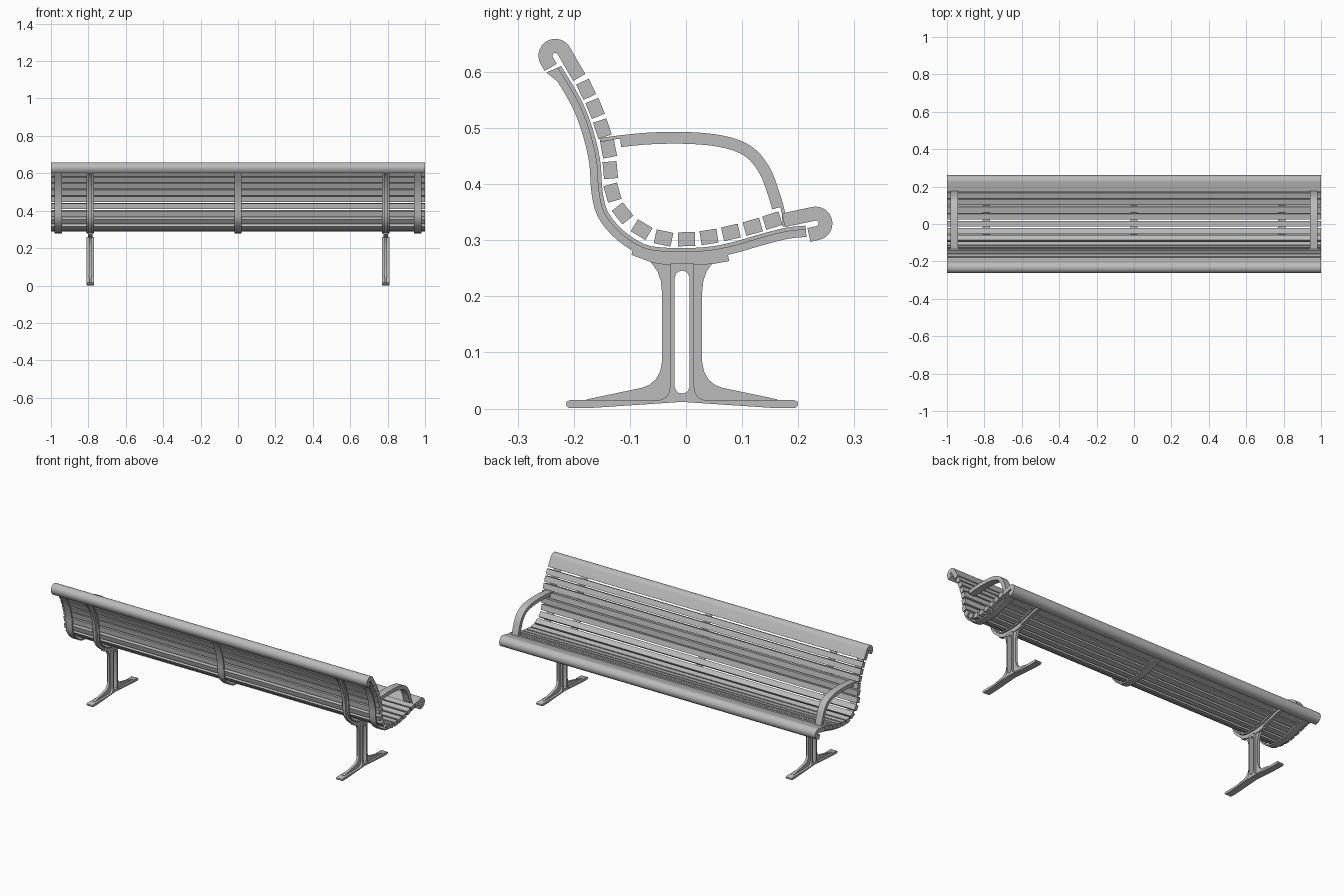
import bpy, bmesh, math
from mathutils import Vector

cube = bpy.data.objects.get("Cube")
if cube:
    bpy.data.objects.remove(cube)

grey = bpy.data.materials.new("plain grey")
grey.use_nodes = True
COLOUR = (0.5, 0.5, 0.5, 1)
grey.diffuse_color = COLOUR
grey.node_tree.nodes["Principled BSDF"].inputs["Base Color"].default_value = COLOUR


def prism(name, profile, x, width):
    """Extrude a closed (y, z) profile along x, centred on x."""
    bm = bmesh.new()
    face = bm.faces.new([bm.verts.new((x - width / 2, p[0], p[1])) for p in profile])
    side = bmesh.ops.extrude_face_region(bm, geom=[face])
    verts = [v for v in side["geom"] if isinstance(v, bmesh.types.BMVert)]
    bmesh.ops.translate(bm, vec=(width, 0, 0), verts=verts)
    bmesh.ops.recalc_face_normals(bm, faces=bm.faces)
    mesh = bpy.data.meshes.new(name)
    bm.to_mesh(mesh)
    bm.free()
    mesh.materials.append(grey)
    obj = bpy.data.objects.new(name, mesh)
    bpy.context.collection.objects.link(obj)
    bpy.ops.object.select_all(action="DESELECT")
    obj.select_set(True)
    bpy.context.view_layer.objects.active = obj
    bpy.ops.object.shade_smooth_by_angle(angle=math.radians(32))
    return obj


def tangent(path, i):
    return (path[min(i + 1, len(path) - 1)] - path[max(i - 1, 0)]).normalized()


def band(path, near, far):
    """Closed profile between two offsets to the right of a path."""
    a, b = [], []
    for i, p in enumerate(path):
        t = tangent(path, i)
        n = Vector((t.y, -t.x))
        a.append(p + n * near)
        b.append(p + n * far)
    return a + b[::-1]


def smooth(points, steps=4):
    """Catmull-Rom curve through the points."""
    pts = [Vector(p) for p in points]
    pts = [2 * pts[0] - pts[1]] + pts + [2 * pts[-1] - pts[-2]]
    out = []
    for a, b, c, d in zip(pts, pts[1:], pts[2:], pts[3:]):
        for k in range(steps):
            t = k / steps
            out.append(0.5 * (2 * b + (c - a) * t + (2 * a - 5 * b + 4 * c - d) * t ** 2
                              + (3 * b - a - 3 * c + d) * t ** 3))
    return out + [pts[-2]]


def hook(name, centre, degrees, turn, straight, tail):
    """Rail bent back on itself around a narrow slot."""
    c, ang, r = Vector(centre), math.radians(degrees), 0.0175
    d = Vector((math.cos(ang), math.sin(ang)))
    n = Vector((d.y, -d.x)) * turn
    arc = [c + n * r * math.cos(a) + d * r * math.sin(a)
           for a in (math.pi * k / 14 for k in range(15))]
    path = [arc[0] - d * straight] + arc + [arc[-1] - d * tail]
    # End tangents follow the straight stretches
    path.insert(1, arc[0] - d * 0.003)
    path.insert(-1, arc[-1] - d * 0.003)
    prism(name, band(path, -0.0125, 0.0125), 0, 2)


# Slats following the seat curve
slats = [Vector(p) for p in (
    (-0.178, 0.569), (-0.162, 0.535), (-0.149, 0.499), (-0.138, 0.463), (-0.135, 0.425),
    (-0.131, 0.385), (-0.113, 0.348), (-0.079, 0.319), (-0.04, 0.304), (0.001, 0.302),
    (0.041, 0.306), (0.08, 0.314), (0.119, 0.324), (0.154, 0.335))]
for i, p in enumerate(slats):
    t = tangent(slats, i) * 0.0152
    n = Vector((-t.y, t.x)).normalized() * 0.0125
    prism(f"slat_{i + 1}", [p - t - n, p + t - n, p + t + n, p - t + n], 0, 2)

# Rolled rails at the top of the back and the seat front
hook("top_rail", (-0.233, 0.629), 120, 1, 0.055, 0.014)
hook("front_rail", (0.231, 0.330), 12, -1, 0.055, 0.016)

# Curved straps behind the slats
strap = smooth([
    (-0.223, 0.611), (-0.192, 0.56), (-0.174, 0.521), (-0.16, 0.476), (-0.152, 0.435),
    (-0.149, 0.39), (-0.139, 0.35), (-0.11, 0.316), (-0.074, 0.293), (-0.04, 0.287),
    (0.001, 0.286), (0.045, 0.289), (0.085, 0.297), (0.126, 0.309), (0.176, 0.322),
    (0.213, 0.326)], 3)
for name, x in (("left_end", 0.96), ("left", 0.79), ("middle", 0),
                ("right", -0.79), ("right_end", -0.96)):
    prism(name + "_strap", band(strap, 0, 0.007), x, 0.04)

# Armrest: thin outer strip over a thicker bar
arm = smooth([
    (-0.154, 0.482), (-0.118, 0.487), (-0.065, 0.492), (-0.004, 0.493), (0.051, 0.489),
    (0.096, 0.478), (0.128, 0.458), (0.151, 0.426), (0.165, 0.39), (0.176, 0.352),
    (0.178, 0.325)])

# Leg profiles, as half outlines (distance from the column centre, height)
FLANGE = [
    (0, 0.012), (0.165, 0.001), (0.202, 0.001), (0.207, 0.006), (0.206, 0.012), (0.2, 0.015),
    (0.04, 0.015), (0.029, 0.02), (0.023, 0.029), (0.021, 0.042), (0.021, 0.2585), (0, 0.2585),
    (0, 0.246), (0.006, 0.2445), (0.011, 0.24), (0.0134, 0.233), (0.0134, 0.04),
    (0.011, 0.032), (0.006, 0.028), (0, 0.027)]
WEB = [
    (0.018, 0.012), (0.17, 0.012), (0.17, 0.0165), (0.072, 0.037), (0.059, 0.042),
    (0.047, 0.052), (0.039, 0.066), (0.0355, 0.085), (0.0355, 0.205), (0.038, 0.228),
    (0.044, 0.245), (0.055, 0.26), (0.018, 0.27)]
SADDLE = [
    (-0.092, 0.296), (-0.097, 0.274), (-0.06, 0.26), (-0.035, 0.256), (0.02, 0.256),
    (0.05, 0.258), (0.077, 0.263), (0.072, 0.287), (0.04, 0.282), (0, 0.279), (-0.04, 0.281),
    (-0.07, 0.286)]

for side, s in (("left", 1), ("right", -1)):
    prism(side + "_arm_strip", band(arm, 0, 0.006), s * 0.96, 0.04)
    prism(side + "_arm_bar", band(arm[4:-5], 0.006, 0.021), s * 0.96, 0.04)

    # Stiffening rib along the main straps, deeper near the top
    rib = band(strap, 0.006, 0.02)
    rib[-1] = Vector((-0.249, 0.599))
    prism(side + "_strap_rib", rib, s * 0.79, 0.018)

    # Leg
    prism(side + "_leg_saddle", SADDLE, s * 0.79, 0.022)
    for end, m in (("front", 1), ("back", -1)):
        for part, half, width in (("flange", FLANGE, 0.038), ("web", WEB, 0.014)):
            prism(f"{side}_leg_{end}_{part}", [(m * d - 0.007, z) for d, z in half],
                  s * 0.79, width)
